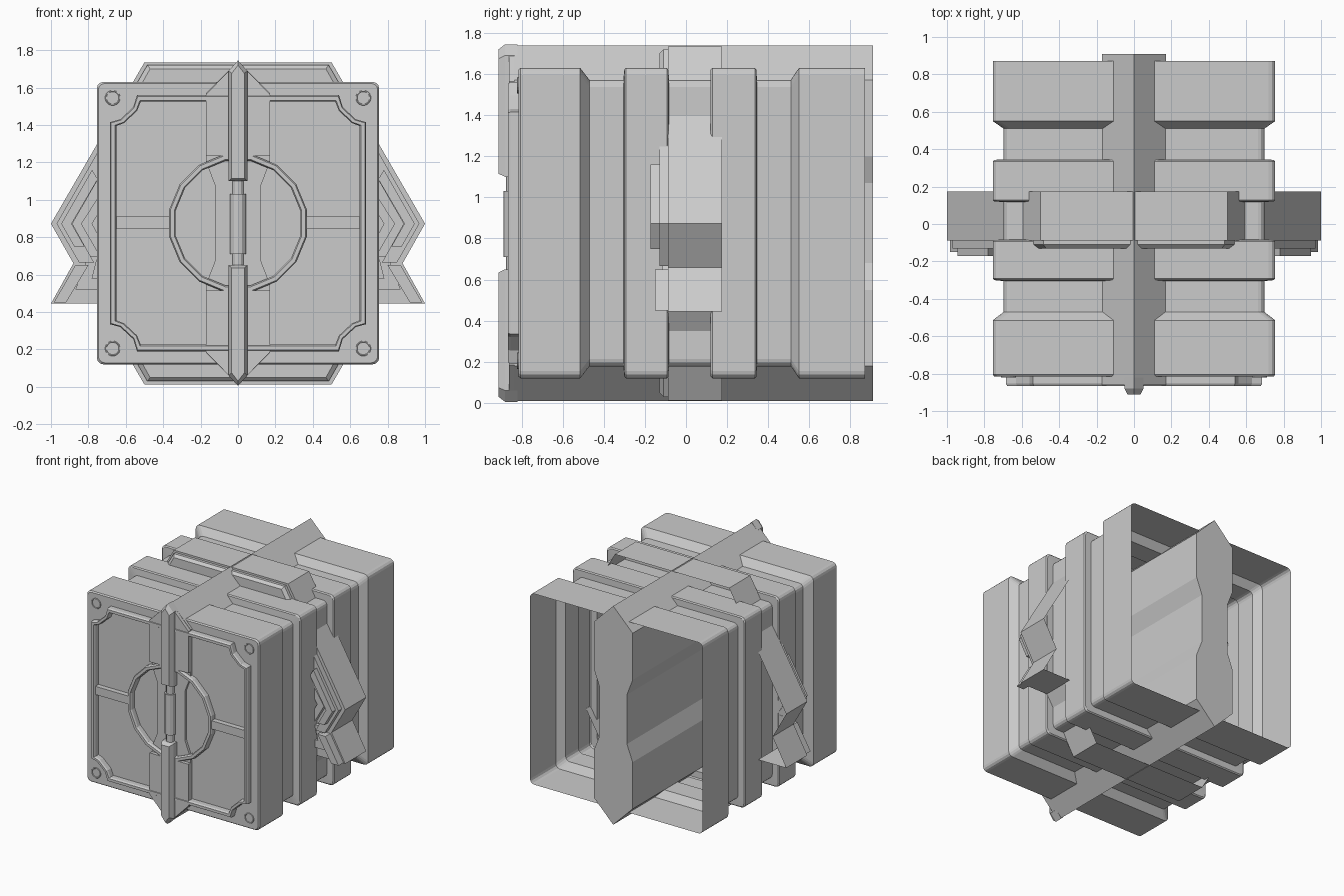
import bpy, bmesh, math

if "Cube" in bpy.data.objects:
    bpy.data.objects.remove(bpy.data.objects["Cube"])

CZ = 0.875  # height of the crate's axis


def make(name, bm, smooth=False):
    bmesh.ops.recalc_face_normals(bm, faces=bm.faces)
    me = bpy.data.meshes.new(name)
    bm.to_mesh(me)
    bm.free()
    ob = bpy.data.objects.new(name, me)
    bpy.context.collection.objects.link(ob)
    return ob


def loft(name, loops, cap_first=True, cap_last=True):
    """Skin a list of equal-length 3D loops."""
    bm = bmesh.new()
    vs = [[bm.verts.new(p) for p in lp] for lp in loops]
    n = len(vs[0])
    for a, b in zip(vs, vs[1:]):
        for i in range(n):
            j = (i + 1) % n
            bm.faces.new((a[i], a[j], b[j], b[i]))
    if cap_first:
        bm.faces.new(vs[0])
    if cap_last:
        bm.faces.new(vs[-1])
    return make(name, bm)


def at(pts, y, s=1.0):
    """Place x, z outline points at depth y, scaled about the axis."""
    return [(x * s, y, CZ + (z - CZ) * s) for x, z in pts]


def prism(name, pts, y0, y1, **caps):
    return loft(name, [at(pts, y0), at(pts, y1)], **caps)


def ring(name, outer, inner, front, back, bevel=0.008):
    """Raised rim: outer wall, flat front, inner wall."""
    def mid(t):
        return [(a + (c - a) * t, b + (d - b) * t) for (a, b), (c, d) in zip(outer, inner)]
    return loft(name, [at(outer, back), at(outer, front + bevel), at(mid(.2), front),
                       at(mid(.8), front), at(inner, front + bevel), at(inner, back)], False, False)


def mirror_x(half):
    """Close a right-hand outline, listed top to bottom, across x = 0."""
    return half + [(-x, z) for x, z in reversed(half) if x > 1e-6]


def both(name, pts, y0, y1):
    for side, s in (("right", 1), ("left", -1)):
        prism(f"{name}_{side}", [(x * s, z) for x, z in pts], y0, y1)


def rounded_square(h, r=0.035, seg=3):
    out = []
    for q in range(4):
        cx, cz = ((1, 1), (-1, 1), (-1, -1), (1, -1))[q]
        for k in range(seg + 1):
            a = math.pi / 2 * (q + k / seg)
            out.append((cx * (h - r) + r * math.cos(a), CZ + cz * (h - r) + r * math.sin(a)))
    return out


def circle(r, n, cx=0, cz=CZ):
    return [(cx + r * math.cos(2 * math.pi * (i + .5) / n),
             cz + r * math.sin(2 * math.pi * (i + .5) / n)) for i in range(n)]


# Ribbed body shell, open at the back
O, G = 0.755, 0.697
steps = [(-.815, O - .008), (-.805, O), (-.515, O), (-.47, G), (-.305, G), (-.30, O - .008),
         (-.292, O), (-.093, O), (-.085, O - .008), (-.083, G), (.118, G), (.12, O - .008),
         (.128, O), (.335, O), (.343, O - .008), (.345, G), (.51, G), (.55, O), (.872, O)]
loft("body_shell", [at(rounded_square(h), y) for y, h in steps], True, False)

# Spine running front to back, pointed above and below, narrowed at the waist
spine = mirror_x([(0, 1.74), (.17, 1.57), (.17, 1.20), (.12, 1.07), (.12, .68),
                  (.17, .55), (.17, .18), (0, .01)])
prism("spine", spine, -.835, .91)

# Pointed front ends of the spine, clear of the dial
for name, s in (("upper", 1), ("lower", -1)):
    end = [(0, .865), (.17, .69), (.17, .36), (-.17, .36), (-.17, .69)]
    prism(f"spine_front_{name}", [(x, CZ + s * z) for x, z in end], -.862, -.82)
    # Latch blade with chamfered front edges
    blade = [(0, .87), (.05, .815), (.05, .225), (-.05, .225), (-.05, .815)]
    slim = [(0, .845), (.034, .80), (.034, .24), (-.034, .24), (-.034, .80)]
    loft(f"latch_blade_{name}",
         [at([(x, CZ + s * z) for x, z in p], y) for p, y in ((blade, -.82), (blade, -.88), (slim, -.912))])

# Latch pin: thick barrel on a thinner rod
for name, r, z0, z1 in (("latch_barrel", .042, .71, 1.03), ("latch_rod", .03, .64, 1.11)):
    loft(name, [[(r * math.cos(a), -.845 + r * math.sin(a), z)
                 for a in (2 * math.pi * i / 12 for i in range(12))] for z in (z0, z1)])

# Front frame with kinked corners
def frame(w, d=0):
    c = [(w, .54 - d), (.63 - d, .555 - d), (.56 - d, .62 - d), (.54 - d, w)]
    q = [(x, CZ + z) for x, z in c]
    up = [(-x, z) for x, z in reversed(q)]
    flip = lambda l: [(x, 2 * CZ - z) for x, z in reversed(l)]
    return q + up + flip(up) + flip(q)


ring("front_frame", frame(.685), frame(.65, .02), -.866, -.81, .012)

# Dial rim and the bars joining it to the frame
ring("dial_rim", circle(.375, 16), circle(.34, 16), -.862, -.81, .012)
both("front_bar", [(.36, .845), (.66, .845), (.66, .91), (.36, .91)], -.855, -.81)
for sx in (-1, 1):
    for sz in (-1, 1):
        cx, cz = .67 * sx, CZ + .67 * sz
        ring("corner_bolt", circle(.041, 16, cx, cz), circle(.033, 16, cx, cz), -.822, -.81, .002)

# Hexagonal cross band with swept side fins, hollow from behind
band = mirror_x([(.5, 1.735), (1, .872), (.88, .66), (1, .445), (.753, .445), (.5, .012)])
prism("cross_band", band, -.088, .175, cap_last=False)

# Raised strips on the band above and below the body
for name, s in (("top", 1), ("bottom", -1)):
    strip = [(.485, .845), (.56, .715), (-.56, .715), (-.485, .845)]
    low = [(.47, .825), (.54, .70), (-.54, .70), (-.47, .825)]
    loft(f"band_strip_{name}", [at([(x, CZ + s * z) for x, z in p], y)
                                for p, y in ((strip, -.085), (strip, -.11), (low, -.13))])

# Chevron ribs and fin edges on the side points
both("chevron_rib", [(.69, 1.36), (.97, .872), (.85, .665), (.77, .665), (.885, .872), (.69, 1.21)], -.13, -.085)
both("chevron_crest", [(.78, 1.16), (.945, .872), (.875, .75), (.82, .75), (.89, .872), (.75, 1.11)], -.172, -.12)
both("inner_chevron", [(.69, 1.10), (.84, .872), (.72, .665), (.67, .665), (.78, .872), (.69, 1.02)], -.125, -.085)
both("fin_edge", [(.87, .65), (.985, .45), (.92, .45), (.80, .65)], -.15, -.085)
both("fin_rib", [(.75, .70), (.80, .70), (.87, .52), (.69, .52), (.69, .58), (.78, .58)], -.115, -.085)
